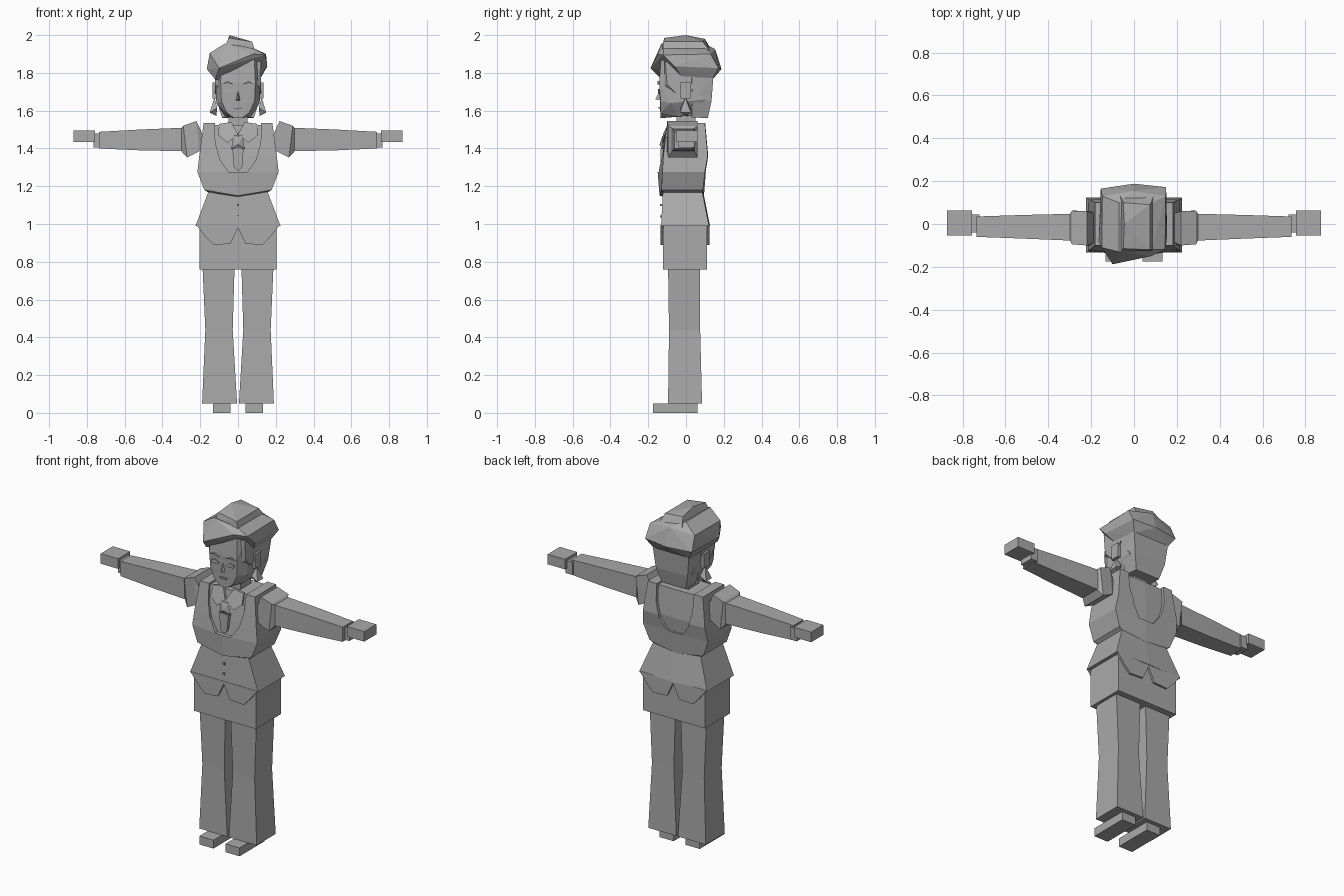
import bpy, bmesh
from mathutils import Vector

grey = bpy.data.materials.new("plain_grey")
grey.diffuse_color = (0.40, 0.40, 0.40, 1)


def finish(name, bm):
    bmesh.ops.recalc_face_normals(bm, faces=bm.faces[:])
    me = bpy.data.meshes.new(name)
    bm.to_mesh(me)
    bm.free()
    me.materials.append(grey)
    ob = bpy.data.objects.new(name, me)
    bpy.context.collection.objects.link(ob)
    return ob


def loft(name, rings):
    """Skin equal-length rings of points and cap both ends."""
    bm = bmesh.new()
    vs = [[bm.verts.new(p) for p in r] for r in rings]
    n = len(vs[0])
    for a, b in zip(vs, vs[1:]):
        for i in range(n):
            j = (i + 1) % n
            bm.faces.new((a[i], a[j], b[j], b[i]))
    bm.faces.new(vs[0])
    bm.faces.new(vs[-1])
    return finish(name, bm)


def hull(name, pts):
    bm = bmesh.new()
    for p in pts:
        bm.verts.new(p)
    r = bmesh.ops.convex_hull(bm, input=bm.verts[:])
    junk = set(r["geom_interior"]) | set(r["geom_unused"])
    bmesh.ops.delete(bm, geom=[g for g in junk if isinstance(g, bmesh.types.BMVert)], context='VERTS')
    bmesh.ops.dissolve_limit(bm, angle_limit=0.02, verts=bm.verts[:], edges=bm.edges[:])
    return finish(name, bm)


def box(name, x, y, z):
    return hull(name, [(a, b, c) for a in x for b in y for c in z])


def prism(name, outline, y0, y1):
    """Extrude an x-z outline along y."""
    return loft(name, [[(x, y0, z) for x, z in outline], [(x, y1, z) for x, z in outline]])


def mirrored(ob):
    m = ob.modifiers.new("mirror", 'MIRROR')
    m.use_bisect_axis = (False, False, False)
    return ob


def zring(x0, x1, y0, y1, z):
    return [(x0, y0, z), (x1, y0, z), (x1, y1, z), (x0, y1, z)]


def xring(x, y0, y1, z0, z1, lean=0):
    return [(x, y0, z0), (x, y1, z0), (x + lean, y1, z1), (x + lean, y0, z1)]


def body(name, rows):
    """Torso section: half width, front corner y, front middle y, back y, z, middle drop."""
    return loft(name, [[(-w, f, z), (0, m, z - d), (w, f, z), (w, b, z), (0, b + .005, z - d), (-w, b, z)]
                       for w, f, m, b, z, d in rows])


# Trousers and shoes
mirrored(loft("trouser_leg", [zring(.005, .19, -.095, .085, .05), zring(.028, .173, -.09, .075, .44),
                              zring(.018, .188, -.095, .075, .78)]))
mirrored(box("shoe", (.04, .133), (-.175, .06), (0, .05)))

# Tunic hem, flared waist and its pointed flaps
box("tunic_hem", (-.205, .205), (-.122, .112), (.76, 1.0))
body("peplum", [(.225, -.132, -.132, .122, .99, 0), (.155, -.122, -.122, .085, 1.175, 0)])
flap = [(.0, .98), (.04, .895), (.13, .89), (.165, .925), (.222, .995), (.0, .995)]
mirrored(prism("front_flap", flap, -.134, -.12))
mirrored(prism("back_flap", flap, .124, .11))

# Bodice with a scooped neckline, cut through front and back
vest = body("vest", [(.155, -.115, -.125, .085, 1.165, .02), (.178, -.13, -.14, .09, 1.18, .03),
                     (.215, -.125, -.15, .10, 1.275, 0), (.205, -.12, -.13, .115, 1.36, 0),
                     (.182, -.10, -.095, .10, 1.535, 0)])
scoop = [(-.125, 1.6), (-.12, 1.43), (-.095, 1.34), (-.05, 1.275), (.05, 1.275),
         (.095, 1.34), (.12, 1.43), (.125, 1.6)]
cutter = prism("neckline_cutter", scoop, -.3, .3)
cutter.hide_render = True
cutter.hide_viewport = True
cut = vest.modifiers.new("neckline", 'BOOLEAN')
cut.object = cutter
cut.operation = 'DIFFERENCE'
cut.solver = 'EXACT'
body("blouse", [(.14, -.11, -.115, .085, 1.2, 0), (.15, -.115, -.125, .088, 1.275, 0),
                (.15, -.108, -.115, .098, 1.36, 0), (.15, -.088, -.085, .085, 1.525, 0)])

# Collar wings, scarf and vest buttons
mirrored(loft("collar", [[(.035, -.075, 1.54), (.10, -.075, 1.53), (.105, -.098, 1.47),
                          (.055, -.108, 1.43), (.0, -.108, 1.475)],
                         [(.035, -.09, 1.54), (.10, -.09, 1.53), (.105, -.113, 1.47),
                          (.055, -.122, 1.43), (.0, -.122, 1.475)]]))
hull("scarf_knot", [(-.025, -.125, 1.465), (.025, -.125, 1.465), (-.035, -.125, 1.40), (.035, -.125, 1.40),
                    (0, -.14, 1.42), (0, -.1, 1.48), (0, -.11, 1.37)])
mirrored(prism("scarf_tail", [(.0, 1.40), (.03, 1.40), (.022, 1.30), (.0, 1.28)], -.135, -.11))
for z in (1.04, 1.10):
    box("button", (-.006, .006), (-.137, -.12), (z - .006, z + .006))

# Sleeves with a flared shoulder, wrists and hands
mirrored(loft("shoulder_cap", [xring(.175, -.085, .05, 1.40, 1.47, .01), xring(.205, -.10, .06, 1.385, 1.545, .015),
                               xring(.27, -.095, .062, 1.352, 1.52, .02), xring(.30, -.075, .045, 1.385, 1.508)]))
mirrored(loft("sleeve", [xring(.28, -.078, .048, 1.385, 1.51), xring(.52, -.068, .042, 1.39, 1.50),
                         xring(.735, -.06, .035, 1.40, 1.488)]))
mirrored(box("wrist", (.72, .765), (-.04, .045), (1.405, 1.48)))
mirrored(box("hand", (.757, .872), (-.053, .062), (1.435, 1.495)))

# Neck and head with a tapered jaw
box("neck", (-.05, .05), (-.05, .05), (1.50, 1.62))
hull("head", [(s * x, y, z) for s in (-1, 1) for x, y, z in
              [(.02, -.135, 1.56), (.06, -.135, 1.59), (.088, -.135, 1.65), (.092, -.142, 1.75),
               (.085, -.13, 1.90), (.115, -.08, 1.64), (.118, -.08, 1.88), (.115, .10, 1.66),
               (.07, -.04, 1.57), (.07, .09, 1.58)]])

# Facial features
hull("nose", [(-.012, -.138, 1.655), (.012, -.138, 1.655), (0, -.162, 1.66), (0, -.138, 1.71)])
box("mouth", (-.022, .022), (-.145, -.13), (1.612, 1.62))
mirrored(prism("eye", [(.025, 1.70), (.045, 1.716), (.078, 1.71), (.07, 1.694), (.04, 1.692)], -.147, -.13))
mirrored(prism("eyebrow", [(.022, 1.738), (.055, 1.756), (.082, 1.742), (.055, 1.747)], -.150, -.13))

# Ears with diamond earrings
mirrored(box("ear", (.10, .135), (-.03, .025), (1.665, 1.75)))
mirrored(hull("earring", [(.125, -.003, 1.67), (.11, -.03, 1.615), (.11, .025, 1.615), (.15, -.03, 1.59),
                          (.15, .025, 1.59), (.115, -.003, 1.572)]))

# Hair: back of the head, side locks, swept cap and raised crown
hull("back_hair", [(s * x, y, z) for s in (-1, 1) for x, y, z in
                   [(.085, .03, 1.565), (.08, .115, 1.56), (.115, .035, 1.66), (.122, .03, 1.80),
                    (.12, .145, 1.78), (.105, .135, 1.65)]])
mirrored(hull("side_lock", [(.10, -.115, 1.86), (.122, -.11, 1.86), (.10, -.115, 1.73), (.121, -.10, 1.74),
                            (.122, -.05, 1.69), (.11, -.05, 1.69), (.122, .03, 1.74), (.122, .03, 1.86)]))
hull("hair_cap", [(-.10, -.188, 1.825), (-.12, -.13, 1.765), (-.165, -.08, 1.82), (-.155, .165, 1.82),
                  (-.12, .14, 1.765), (0, .188, 1.82), (.15, .172, 1.825), (.115, .14, 1.765),
                  (.155, -.06, 1.835), (.118, -.02, 1.775), (.145, -.12, 1.895), (.08, -.15, 1.90),
                  (-.15, -.11, 1.905), (-.148, .13, 1.905), (.148, .13, 1.90), (0, .155, 1.925),
                  (-.07, -.13, 1.955), (-.07, .10, 1.955), (.085, -.12, 1.93), (.085, .10, 1.93)])
hull("hair_crown", [(-.065, -.125, 1.945), (-.05, -.115, 1.985), (-.045, .0, 2.0), (-.05, .10, 1.98),
                    (-.065, .13, 1.93), (.075, -.12, 1.965), (.075, .09, 1.965), (.092, -.125, 1.91),
                    (.092, .13, 1.91)])
